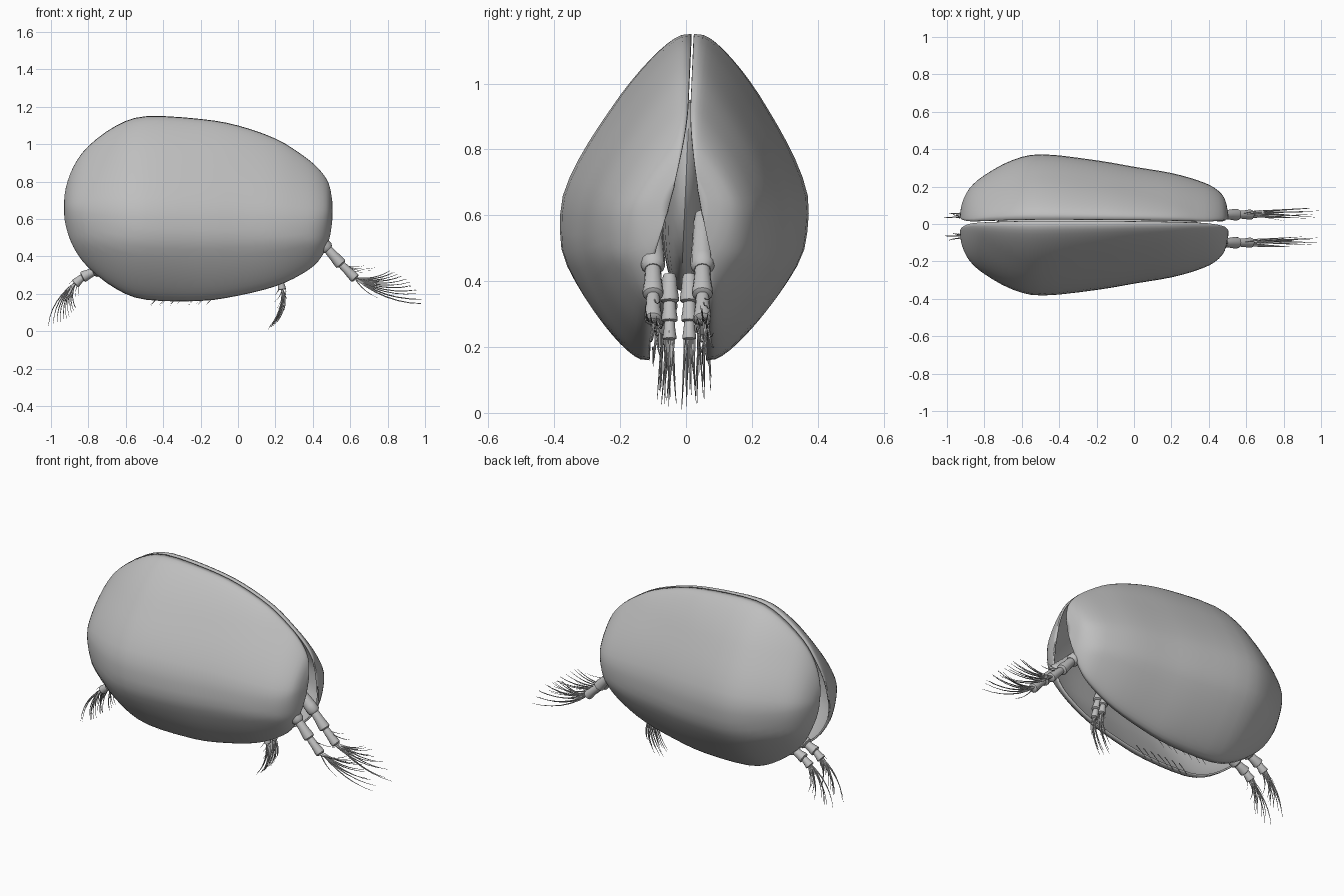
import bpy, bmesh, math, random
from mathutils import Vector

cube = bpy.data.objects.get("Cube")
if cube:
    bpy.data.objects.remove(cube)
random.seed(4)

grey = bpy.data.materials.new("shell grey")
grey.use_nodes = True
grey.diffuse_color = (0.52, 0.52, 0.52, 1)
grey.node_tree.nodes["Principled BSDF"].inputs["Base Color"].default_value = grey.diffuse_color


def finish(name, bm, angle=50):
    bmesh.ops.recalc_face_normals(bm, faces=bm.faces)
    mesh = bpy.data.meshes.new(name)
    bm.to_mesh(mesh)
    bm.free()
    mesh.materials.append(grey)
    obj = bpy.data.objects.new(name, mesh)
    bpy.context.collection.objects.link(obj)
    bpy.ops.object.select_all(action='DESELECT')
    bpy.context.view_layer.objects.active = obj
    obj.select_set(True)
    bpy.ops.object.shade_smooth_by_angle(angle=math.radians(angle))
    return obj


def skin(bm, rows, closed=False):
    """Join rows of vertices with quads."""
    n = len(rows[0])
    for a, b in zip(rows, rows[1:]):
        for i in range(n if closed else n - 1):
            j = (i + 1) % n
            bm.faces.new((a[i], a[j], b[j], b[i]))


def smooth_rows(table, steps):
    """Catmull-Rom curve through the rows of a table."""
    pts = [Vector(r) for r in table]
    pts = [pts[0]] + pts + [pts[-1]]
    out = []
    for a, b, c, d in zip(pts, pts[1:], pts[2:], pts[3:]):
        for k in range(steps):
            t = k / steps
            out.append(b + (c - a) * t / 2 + (a * 2 - b * 5 + c * 4 - d) * t * t / 2
                       + (b * 3 - a - c * 3 + d) * t ** 3 / 2)
    return out + [pts[-1]]


def tube(bm, pts, radii, sides):
    """Closed tube of varying radius along a path."""
    rows = []
    for i, p in enumerate(pts):
        d = (pts[min(i + 1, len(pts) - 1)] - pts[max(i - 1, 0)]).normalized()
        u = d.cross(Vector((0, 1, 0))).normalized()
        v = d.cross(u)
        ring = [2 * math.pi * k / sides for k in range(sides)]
        rows.append([bm.verts.new(p + (u * math.cos(a) + v * math.sin(a)) * radii[i]) for a in ring])
    skin(bm, rows, True)
    bm.faces.new(rows[0])
    bm.faces.new(rows[-1])


def middle(z):
    return 0.02 - 0.045 * (1.15 - z)


def gape(z):
    return 0.004 + min(0.082, 0.27 * max(0, 0.93 - z) ** 1.5)


# Shell sections along the length: x, top, bottom, bulge
SECTIONS = [(-.93, .69, .63, 0), (-.92, .77, .56, .07), (-.88, .88, .45, .15),
            (-.8, .99, .34, .22), (-.65, 1.1, .225, .30), (-.49, 1.15, .168, .33),
            (-.2, 1.135, .162, .295), (0, 1.1, .19, .26), (.2, 1.03, .24, .225),
            (.34, .945, .305, .185), (.43, .87, .375, .145), (.485, .79, .48, .09),
            (.505, .69, .6, 0)]


def valve(name, side):
    bm = bmesh.new()
    rows = []
    for x, top, bottom, bulge in ((*r,) for r in smooth_rows(SECTIONS, 3)):
        row = []
        for k in range(29):
            w = math.cos(math.pi * k / 28)
            z = (top + bottom) / 2 + (top - bottom) / 2 * w
            # Blunt rim blended with a broad swelling
            dome = bulge * (0.25 * max(0, 1 - w * w) ** 0.25 + 0.75 * (1 - abs(w) ** 1.65))
            row.append(bm.verts.new((x, middle(z) + side * (gape(z) + dome), z)))
        rows.append(row)
    skin(bm, rows)
    obj = finish(name, bm, 70)
    # Make the outer side face away from the body before thickening inward
    if sum(p.normal.y * p.area for p in obj.data.polygons) * side < 0:
        obj.data.flip_normals()
    mod = obj.modifiers.new("shell thickness", 'SOLIDIFY')
    mod.thickness = 0.01
    mod.offset = -1


valve("right_valve", -1)
valve("left_valve", 1)

# Soft body between the valves
bm = bmesh.new()
bmesh.ops.create_uvsphere(bm, u_segments=24, v_segments=14, radius=1)
for v in bm.verts:
    z = 0.66 + v.co.z * 0.29
    v.co = (-0.2 + v.co.x * 0.55, middle(z) + v.co.y * 0.07, z)
finish("soft_body", bm)


def bristle(bm, start, angle, length, bend, spread, radius=0.005):
    """Curved tapering hair; angles are measured in the side plane."""
    pts = [start.copy()]
    for k in range(6):
        a = math.radians(angle + bend * k / 5)
        step = Vector((math.cos(a), spread, math.sin(a))) * length / 6
        pts.append(pts[-1] + step)
    tube(bm, pts, [radius * (1 - 0.14 * k) for k in range(7)], 5)


def limb(name, joints, radius, y, hairs, angles, length, bend):
    """Chain of flared segments ending in a tuft of bristles."""
    bm = bmesh.new()
    pts = [Vector((x, y, z)) for x, z in joints]
    for i, (a, b) in enumerate(zip(pts, pts[1:])):
        r = radius * (1 - 0.13 * i)
        path = [a.lerp(b, t) for t in (0, 0.15, 0.5, 0.85, 1, 1.06)]
        tube(bm, path, [r * f for f in (0.65, 0.78, 0.85, 1, 1, 0.7)], 12)
        # Short bristles around each joint
        heading = math.degrees(math.atan2((b - a).z, (b - a).x))
        for k in range(3 if i else 0):
            bristle(bm, b, heading + random.uniform(-25, 30), length * random.uniform(.3, .5),
                    bend, random.uniform(-.2, .2), 0.003)
    low, high = angles
    for k in range(hairs):
        t = k / (hairs - 1)
        start = pts[-1] + Vector((0, random.uniform(-.5, .5) * radius, 0))
        bristle(bm, start, low + (high - low) * t, length * (1 - 0.5 * t) * random.uniform(.93, 1),
                bend, random.uniform(-.08, .08))
    finish(name, bm)


for side, label in ((-1, "right"), (1, "left")):
    limb(label + "_antenna", [(.32, .6), (.475, .445), (.55, .36), (.625, .285)], .036,
         -.025 + side * .075, 11, (-38, -5), .41, 34)
    limb(label + "_mouth_limb", [(.19, .42), (.21, .34), (.225, .28), (.235, .225)], .028,
         -.02 + side * .03, 10, (-90, -65), .235, -38)
    limb(label + "_tail_limb", [(-.66, .38), (-.77, .32), (-.83, .29), (-.87, .255)], .034,
         -.005 + side * .055, 10, (-145, -112), .28, 45)
    # Fine hairs along the lower opening
    bm = bmesh.new()
    for k in range(7):
        start = Vector((-.4 + k * .05, -.025 + side * .075, .2))
        bristle(bm, start, -150 + random.uniform(-8, 8), .09, 15, 0, 0.003)
    finish(label + "_edge_hairs", bm)
